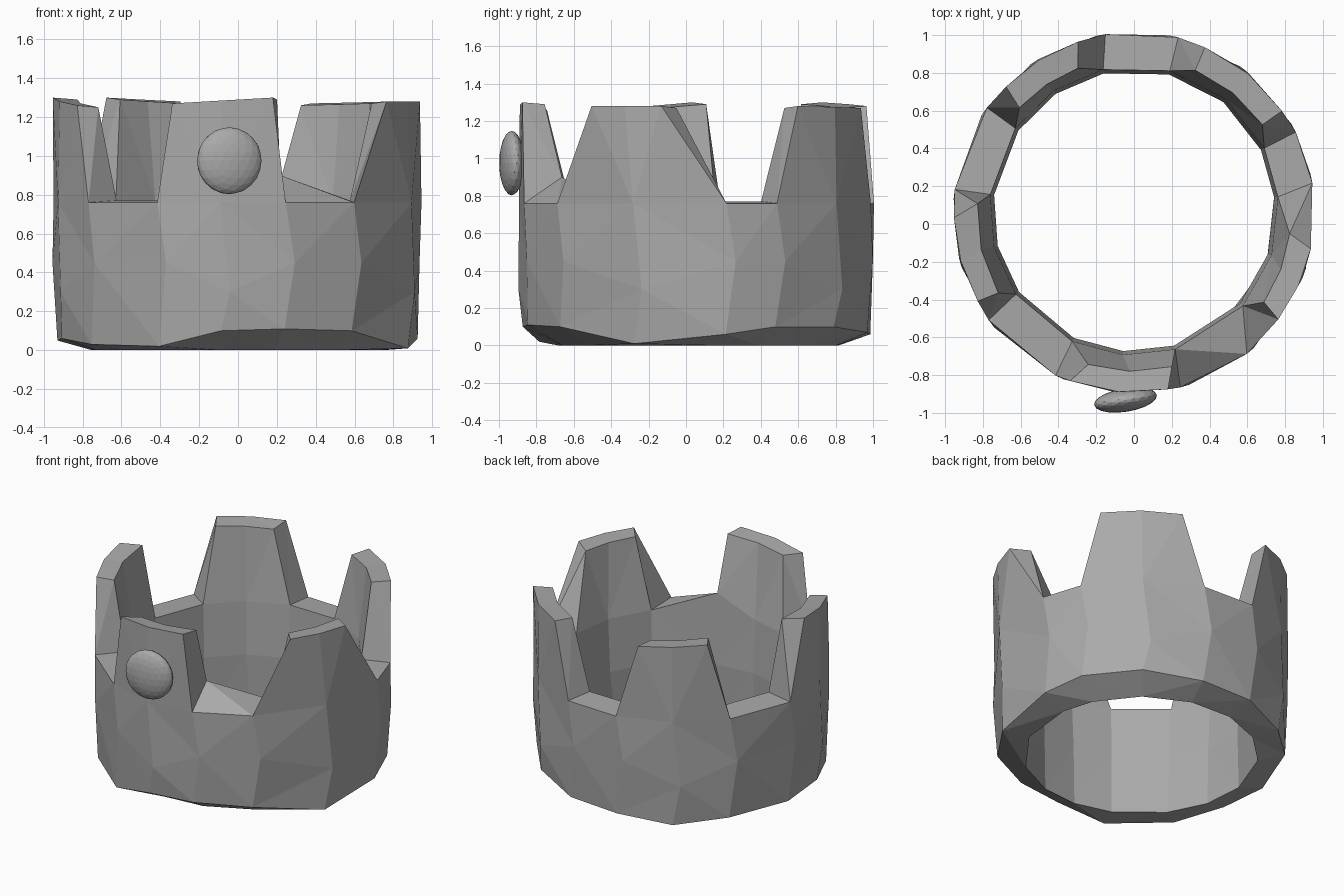
import bpy, bmesh
from math import radians, sin, cos
from mathutils import Matrix, Vector

cube = bpy.data.objects.get("Cube")
if cube:
    bpy.data.objects.remove(cube)

metal = bpy.data.materials.new("plain grey")
metal.use_nodes = True
grey = (0.4, 0.4, 0.4, 1)
metal.diffuse_color = grey
metal.node_tree.nodes["Principled BSDF"].inputs["Base Color"].default_value = grey


def finish(name, bm):
    bmesh.ops.recalc_face_normals(bm, faces=bm.faces)
    mesh = bpy.data.meshes.new(name)
    bm.to_mesh(mesh)
    bm.free()
    mesh.materials.append(metal)
    obj = bpy.data.objects.new(name, mesh)
    bpy.context.collection.objects.link(obj)
    return obj


def polar(bm, angle, radius, z):
    a = radians(angle)
    return bm.verts.new((radius * cos(a), 0.05 + radius * sin(a), z))


def between(pair, k):
    return pair[0] + (pair[1] - pair[0]) * k / 2


# Each tooth: outer base, outer top, inner base, inner top (degrees),
# top heights, then heights of the lower rim
TEETH = [
    ((-116, -75), (-111, -79), (-116, -73), (-107, -76), (1.27, 1.30), (0.02, 0.10, 0.11)),
    ((-51, 10), (-36, -11), (-40, 7), (-34, -7), (1.28, 1.28), (0.10, 0.01, 0.06)),
    ((27, 76), (35, 67), (27, 76), (35, 67), (1.28, 1.27), (0.10, 0.10, 0.07)),
    ((99, 144), (108, 135), (102, 144), (111, 137), (1.28, 1.30), (0.06, 0.02, 0.05)),
    ((172, 216), (181, 209), (172, 214), (176, 210), (1.30, 1.26), (0.05, 0.06, 0.03)),
]

# Crown band: three columns of vertices per tooth, outside and inside
bm = bmesh.new()
columns = []
for n, (out_base, out_top, in_base, in_top, heights, rim) in enumerate(TEETH):
    for k in range(3):
        base, top = between(out_base, k), between(out_top, k)
        base_in, top_in = between(in_base, k), between(in_top, k)
        top_z = between(heights, k)
        r = 0.957 + 0.01 * sin(radians(base))
        r_in = 0.745 + 0.02 * sin(radians(base_in))
        notch_in = 0.9 if (n, k) == (0, 2) else 0.77
        belly = 0.3 if k == 1 else 0.45
        outer = [polar(bm, base, r - 0.02, rim[k]),
                 polar(bm, base + 3, r, belly),
                 polar(bm, base, r, 0.76),
                 polar(bm, top, r - 0.005, top_z)]
        inner = [polar(bm, base, r_in + 0.01, 0),
                 polar(bm, base_in, r_in, 0.4),
                 polar(bm, base_in, r_in + 0.02, notch_in),
                 polar(bm, top_in, 0.83, top_z - 0.01)]
        columns.append((outer, inner))

for i, (outer, inner) in enumerate(columns):
    nxt_outer, nxt_inner = columns[(i + 1) % len(columns)]
    is_gap = i % 3 == 2
    for strip, nxt in ((outer, nxt_outer), (inner, nxt_inner)):
        rows = len(strip) - (2 if is_gap else 1)
        for j in range(rows):
            bm.faces.new((strip[j], nxt[j], nxt[j + 1], strip[j + 1]))
    # sloping underside, then notch floor or tooth top
    bm.faces.new((outer[0], nxt_outer[0], nxt_inner[0], inner[0]))
    cap = -2 if is_gap else -1
    bm.faces.new((outer[cap], nxt_outer[cap], nxt_inner[cap], inner[cap]))
    # sloping tooth flanks
    if i % 3 != 1:
        bm.faces.new((outer[-2], outer[-1], inner[-1], inner[-2]))
bmesh.ops.triangulate(bm, faces=bm.faces, quad_method='SHORT_EDGE')
finish("crown_band", bm)

# Flattened faceted gem on the front tooth
bm = bmesh.new()
bmesh.ops.create_icosphere(bm, subdivisions=3, radius=1)
bmesh.ops.transform(bm, verts=bm.verts,
                    matrix=Matrix.Diagonal((0.168, 0.062, 0.172, 1)))
gem = finish("front_gem", bm)
gem.rotation_euler.z = radians(9)
gem.location = Vector((-0.045, -0.932, 0.975))
